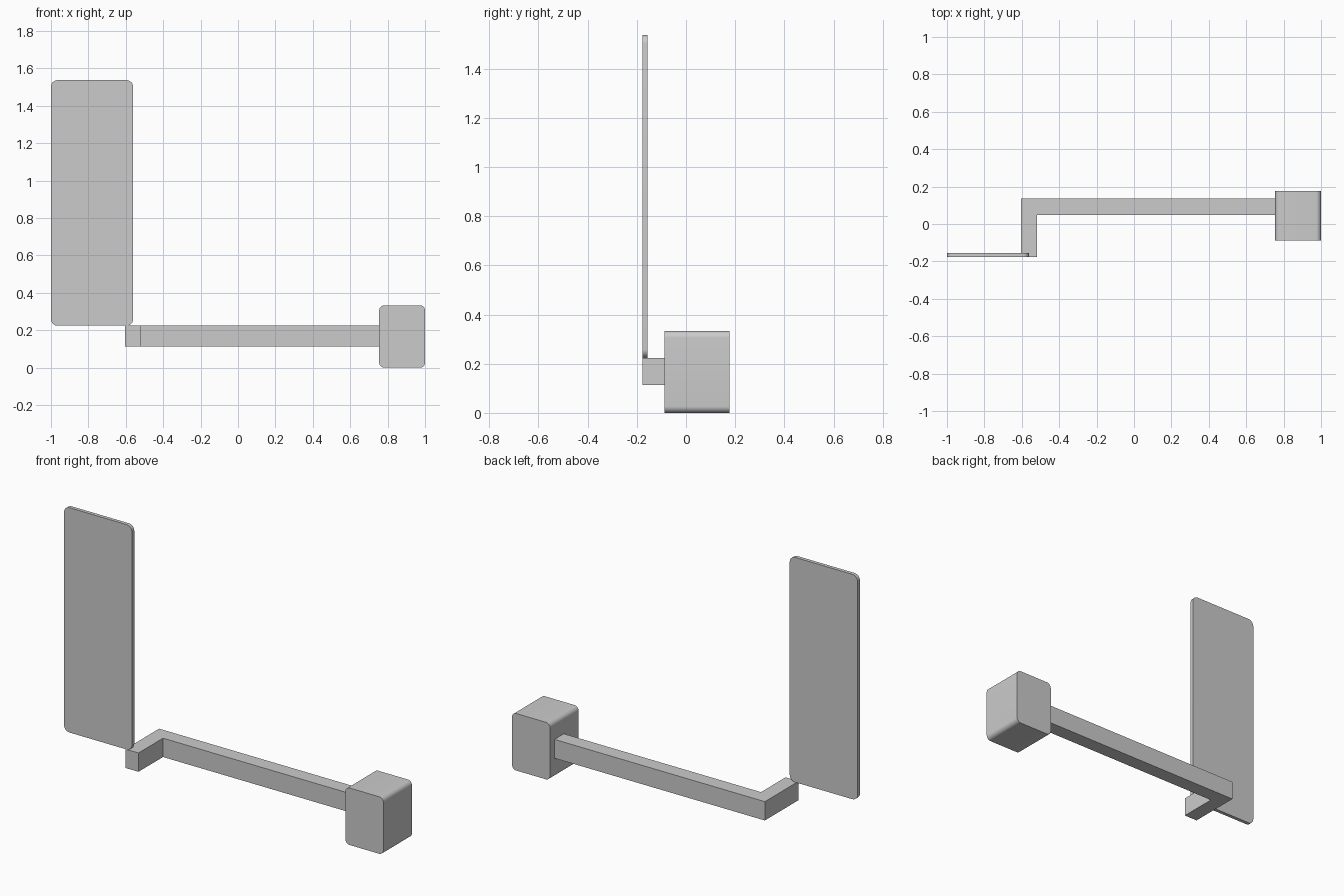
import bpy, bmesh
from math import sin, cos, pi, radians
from mathutils import Vector

if "Cube" in bpy.data.objects:
    bpy.data.objects.remove(bpy.data.objects["Cube"])


def prism(name, profile, offset):
    """Extrude a closed 3D outline along an offset vector."""
    bm = bmesh.new()
    face = bm.faces.new([bm.verts.new(p) for p in profile])
    moved = bmesh.ops.extrude_face_region(bm, geom=[face], use_keep_orig=True)
    verts = [v for v in moved["geom"] if isinstance(v, bmesh.types.BMVert)]
    bmesh.ops.translate(bm, verts=verts, vec=Vector(offset))
    bmesh.ops.recalc_face_normals(bm, faces=bm.faces)
    mesh = bpy.data.meshes.new(name)
    bm.to_mesh(mesh)
    bm.free()
    obj = bpy.data.objects.new(name, mesh)
    bpy.context.collection.objects.link(obj)
    return obj


def rounded_slab(name, x0, x1, y0, y1, z0, z1, r, steps=8):
    """Box whose four edges along y are rounded."""
    corners = [(x1 - r, z1 - r), (x0 + r, z1 - r), (x0 + r, z0 + r), (x1 - r, z0 + r)]
    outline = []
    for i, (cx, cz) in enumerate(corners):
        for s in range(steps + 1):
            a = (i + s / steps) * pi / 2
            outline.append((cx + r * cos(a), y0, cz + r * sin(a)))
    obj = prism(name, outline, (0, y1 - y0, 0))
    bpy.ops.object.select_all(action='DESELECT')
    obj.select_set(True)
    bpy.context.view_layer.objects.active = obj
    bpy.ops.object.shade_smooth_by_angle(angle=radians(30))
    return obj


# Thin upright panel
rounded_slab("upright_panel", -1.0, -0.561, -0.177, -0.156, 0.224, 1.537, 0.035)

# Counterweight block at the far end
rounded_slab("end_block", 0.755, 1.0, -0.087, 0.177, 0.0, 0.333, 0.027)

# L-shaped square-edged arm joining the two
arm = [(-0.604, -0.177), (-0.519, -0.177), (-0.519, 0.049),
       (0.755, 0.049), (0.755, 0.135), (-0.604, 0.135)]
prism("crank_arm", [(x, y, 0.114) for x, y in arm], (0, 0, 0.11))
